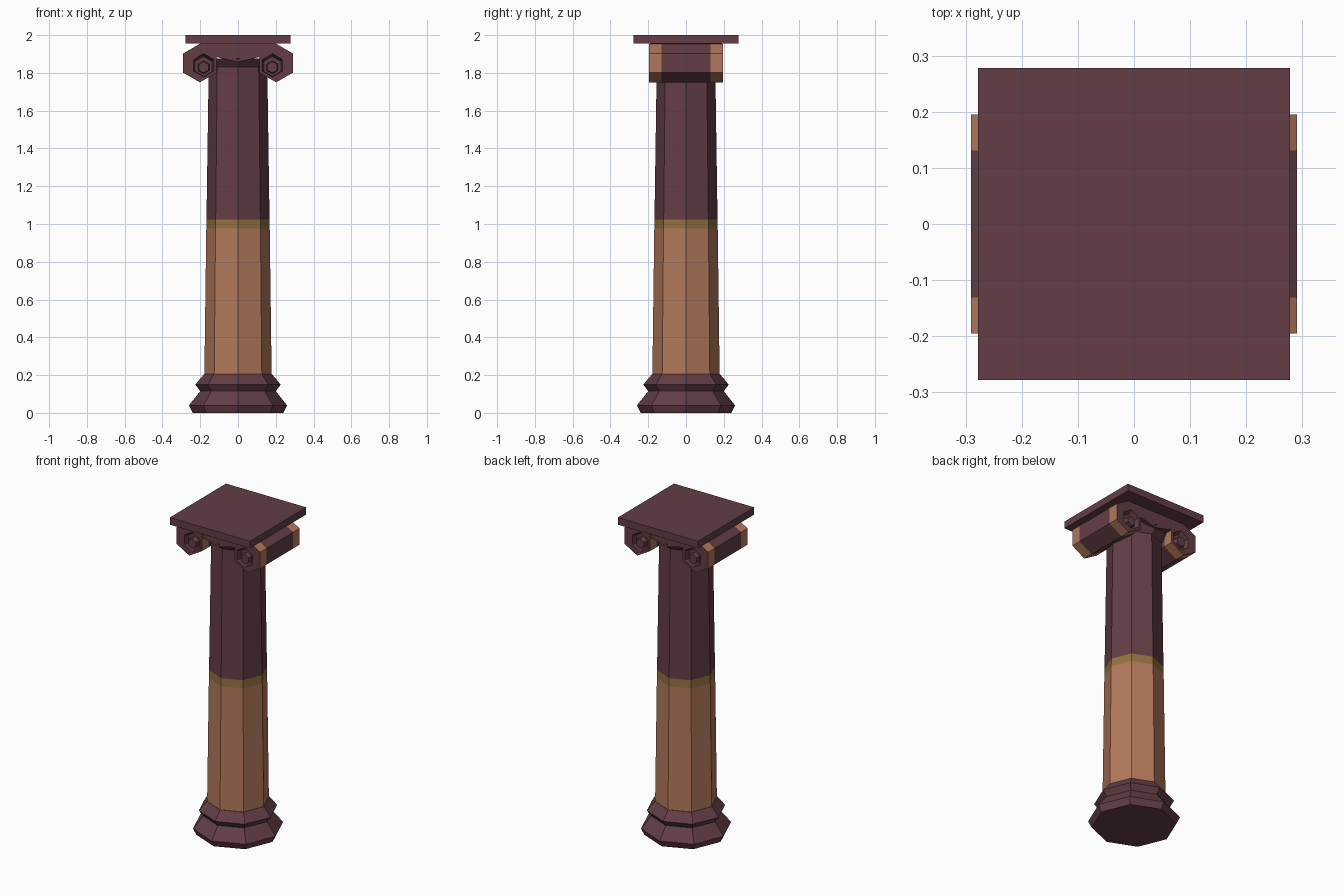
import bpy, bmesh
from math import sin, cos, pi

if "Cube" in bpy.data.objects:
    bpy.data.objects.remove(bpy.data.objects["Cube"])


def material(name, rgb):
    m = bpy.data.materials.new(name)
    m.diffuse_color = (*rgb, 1)
    m.use_nodes = True
    m.node_tree.nodes["Principled BSDF"].inputs["Base Color"].default_value = m.diffuse_color
    return m


DARK = material("dark_stone", (0.125, 0.048, 0.060))
TAN = material("tan_stone", (0.45, 0.19, 0.107))
GOLD = material("gold_band", (0.30, 0.165, 0.05))


def loft(name, rings, mats, cap_mat=DARK):
    """Skin a stack of equal-count rings; one material per span, flat caps."""
    me = bpy.data.meshes.new(name)
    slots = [DARK, TAN, GOLD]
    for m in slots:
        me.materials.append(m)
    bm = bmesh.new()
    vs = [[bm.verts.new(p) for p in r] for r in rings]
    n = len(vs[0])
    for a, b, m in zip(vs, vs[1:], mats):
        for i in range(n):
            j = (i + 1) % n
            bm.faces.new((a[i], a[j], b[j], b[i])).material_index = slots.index(m)
    for r in (vs[0], vs[-1]):
        bm.faces.new(r).material_index = slots.index(cap_mat)
    bmesh.ops.recalc_face_normals(bm, faces=bm.faces)
    bm.to_mesh(me)
    bm.free()
    ob = bpy.data.objects.new(name, me)
    bpy.context.collection.objects.link(ob)
    return ob


def octagon(r, z):
    return [(r * cos(i * pi / 4), r * sin(i * pi / 4), z) for i in range(8)]


def hexagon(x, y, z, r):
    return [(x + r * cos(pi / 2 + i * pi / 3), y, z + r * sin(pi / 2 + i * pi / 3))
            for i in range(6)]


def turned(name, profile, mats):
    return loft(name, [octagon(r, z) for r, z in profile], mats)


# Moulded base
turned("base", [(0.24, 0), (0.26, 0.04), (0.20, 0.115), (0.226, 0.15), (0.18, 0.205)],
       [DARK] * 4)

# Tapered shaft with band and flared neck
turned("shaft", [(0.178, 0.205), (0.168, 0.975), (0.167, 1.025), (0.155, 1.83), (0.194, 1.875)],
       [TAN, GOLD, DARK, DARK])

# Scroll rolls with recessed ends and eyes
for side, x in (("left", -0.202), ("right", 0.202)):
    ex = x * 0.9
    spans = [(-0.165, ex, 1.835, 0.052), (-0.195, ex, 1.84, 0.062), (-0.195, x, 1.852, 0.102),
             (-0.131, x, 1.852, 0.102)]
    spans += [(-y, a, b, r) for y, a, b, r in reversed(spans)]
    loft(side + "_scroll", [hexagon(a, y, z, r) for y, a, z, r in spans],
         [DARK, DARK, TAN, DARK, TAN, DARK, DARK])
    for end, s in (("front", -1), ("back", 1)):
        loft(f"{side}_{end}_eye",
             [hexagon(ex, s * 0.16, 1.83, 0.036), hexagon(ex, s * 0.195, 1.83, 0.03)], [DARK])

# Web joining the scrolls, with a shallow V along its lower edge
web = [(-0.2, 1.955), (-0.14, 1.87), (-0.11, 1.883), (0, 1.857), (0.11, 1.883),
       (0.14, 1.87), (0.2, 1.955)]
loft("capital_web", [[(x, y, z) for x, z in web] for y in (-0.19, 0.19)], [DARK])

# Square top slab
loft("abacus", [[(sx * 0.278, sy * 0.278, z) for sx, sy in ((-1, -1), (1, -1), (1, 1), (-1, 1))]
                for z in (1.955, 2.0)], [DARK])
